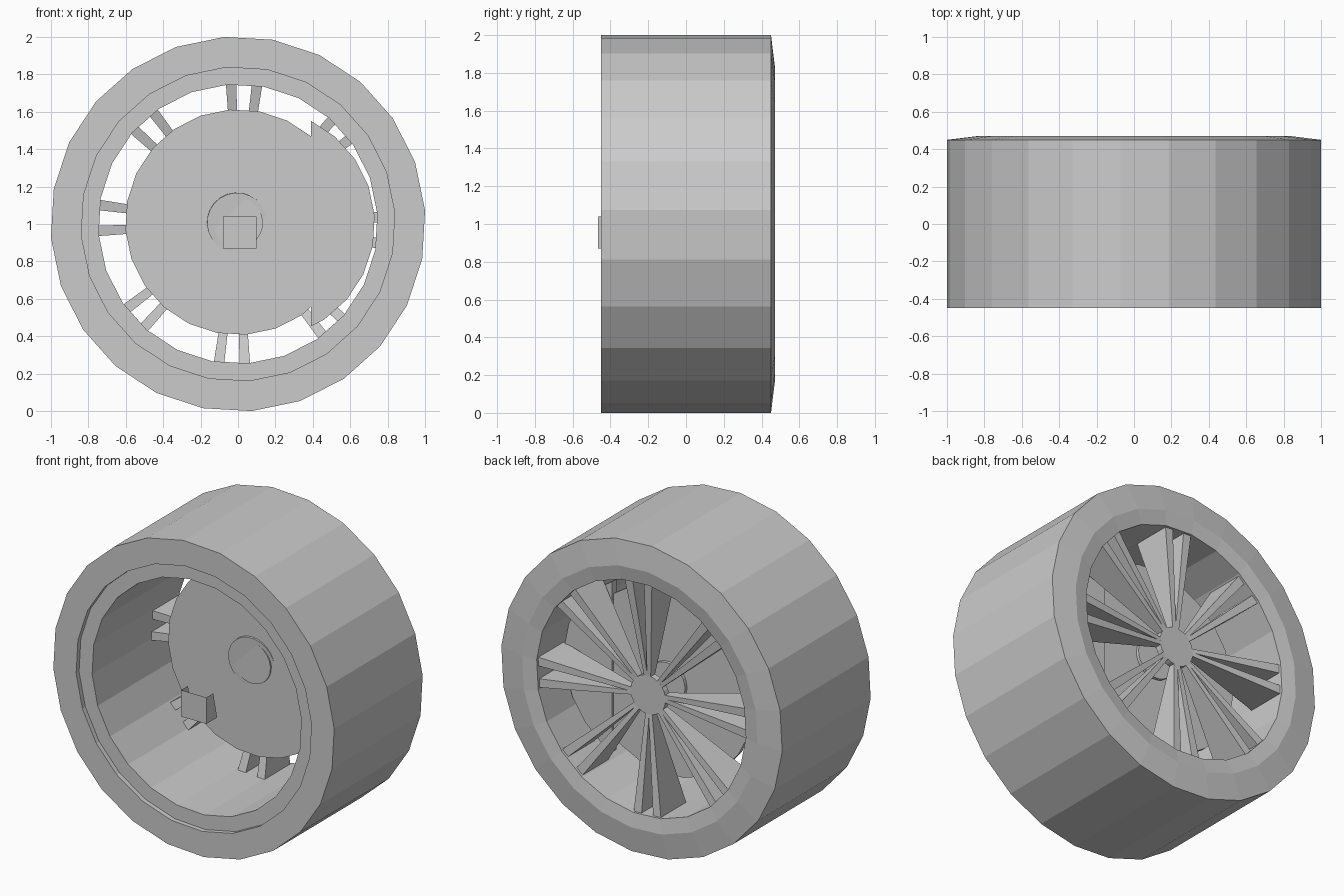
import bpy, bmesh, math
from mathutils import Matrix

cube = bpy.data.objects.get("Cube")
if cube:
    bpy.data.objects.remove(cube, do_unlink=True)

GREY = (0.6, 0.6, 0.6, 1.0)
grey = bpy.data.materials.new("plain_grey")
grey.use_nodes = True
grey.diffuse_color = GREY
grey.node_tree.nodes["Principled BSDF"].inputs["Base Color"].default_value = GREY

SIDES = 24
TURN = math.radians(4.2)
AXLE_Z = 1.0


def add_object(name, bm, fix_normals=True):
    if fix_normals:
        bmesh.ops.recalc_face_normals(bm, faces=bm.faces)
    mesh = bpy.data.meshes.new(name)
    bm.to_mesh(mesh)
    bm.free()
    mesh.materials.append(grey)
    obj = bpy.data.objects.new(name, mesh)
    bpy.context.collection.objects.link(obj)
    return obj


def circle_point(radius, index, y, x=0.0, z=AXLE_Z):
    a = TURN + math.tau * index / SIDES
    return (x + radius * math.cos(a), y, z + radius * math.sin(a))


def lathe(name, profile):
    """Spin a closed (radius, y) profile around the axle."""
    bm = bmesh.new()
    rings = [[bm.verts.new(circle_point(r, i, y)) for i in range(SIDES)]
             for r, y in profile]
    for a, b in zip(rings, rings[1:] + rings[:1]):
        for i in range(SIDES):
            j = (i + 1) % SIDES
            bm.faces.new((a[i], a[j], b[j], b[i]))
    return add_object(name, bm)


def disc_mesh(radius, y0, y1, x=0.0, z=AXLE_Z):
    """Flat-ended cylinder along y."""
    bm = bmesh.new()
    front = [bm.verts.new(circle_point(radius, i, y0, x, z)) for i in range(SIDES)]
    back = [bm.verts.new(circle_point(radius, i, y1, x, z)) for i in range(SIDES)]
    bm.faces.new(front)
    bm.faces.new(back)
    for i in range(SIDES):
        j = (i + 1) % SIDES
        bm.faces.new((front[i], front[j], back[j], back[i]))
    return bm


# Tyre and rim
lathe("tyre", [(1.0027, -0.45), (1.0027, 0.45), (0.84, 0.47), (0.84, -0.45)])
lathe("rim", [(0.84, -0.42), (0.84, 0.47), (0.747, 0.455), (0.747, -0.42)])

# Spokes: eight pairs of wedges, deep at the rim and thin at the hub
bm = bmesh.new()
R_IN, R_OUT = 0.09, 0.752
for pair in range(8):
    for side in (-5.3, 5.3):
        spin = Matrix.Translation((0, 0, AXLE_Z)) @ Matrix.Rotation(
            -math.radians(45 * pair - 2.5 + side), 4, "Y")
        ends = []
        for r, half, y_front, y_back in ((R_IN, 0.012, 0.35, 0.383),
                                         (R_OUT, 0.028, 0.18, 0.44)):
            ends.append([bm.verts.new(spin @ Matrix.Translation((r, y, w)).to_translation())
                         for y, w in ((y_front, -half), (y_back, -half),
                                      (y_back, half), (y_front, half))])
        a, b = ends
        bm.faces.new(a)
        bm.faces.new(b)
        for i in range(4):
            j = (i + 1) % 4
            bm.faces.new((a[i], a[j], b[j], b[i]))
add_object("spokes", bm)

# Hub cap joining the spokes
add_object("spoke_hub", disc_mesh(0.125, 0.345, 0.386))

# Brake disc and its axle boss
add_object("brake_disc", disc_mesh(0.603, 0.15, 0.18, z=1.01))
add_object("axle_boss", disc_mesh(0.133, 0.14, 0.2, z=1.005))

# Slightly tilted collar that only shows on one side of the boss
collar = disc_mesh(0.16, -0.012, 0.012, z=0.0)
bmesh.ops.transform(collar, verts=collar.verts, matrix=(
    Matrix.Translation((-0.006, 0.156, 1.008)) @ Matrix.Rotation(math.radians(4), 4, (1, 0, 1))))
add_object("axle_collar", collar)

# Caliper: a shifted disc cut off along a straight chord
bm = disc_mesh(0.617, 0.152, 0.195, x=0.115)
cut = bmesh.ops.bisect_plane(bm, geom=bm.verts[:] + bm.edges[:] + bm.faces[:],
                             plane_co=(0.39, 0, 0), plane_no=(1, 0, 0), clear_inner=True)
rim_edges = [e for e in cut["geom_cut"] if isinstance(e, bmesh.types.BMEdge)]
bmesh.ops.holes_fill(bm, edges=rim_edges)
add_object("caliper", bm)

# Axle bracket: a plate with two side flanges, open at the top
bm = bmesh.new()
X0, X1, Y, Z0, Z1 = -0.08, 0.10, -0.465, 0.87, 1.04
left, right = [[bm.verts.new(p) for p in ((x, Y, Z0), (x, Y, Z1),
                                          (x, Y + 0.07, Z1), (x, Y + 0.11, Z0))]
               for x in (X0, X1)]
bm.faces.new(left)
bm.faces.new(right)
bm.faces.new((left[0], right[0], right[1], left[1]))
add_object("axle_bracket", bm)
